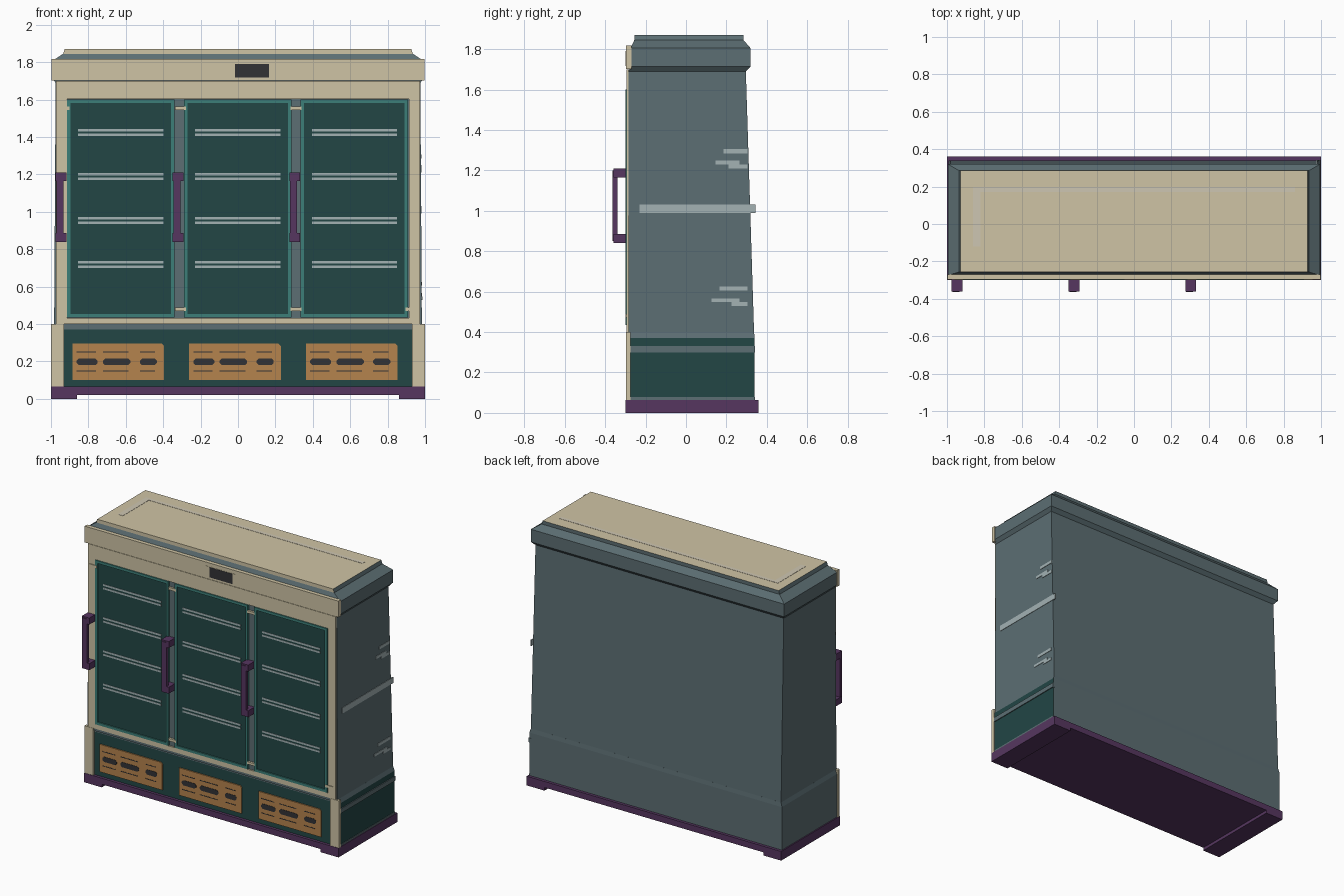
import bpy, bmesh

if "Cube" in bpy.data.objects:
    bpy.data.objects.remove(bpy.data.objects["Cube"])


def material(name, rgb):
    m = bpy.data.materials.new(name)
    lin = [(c / 255 / 12.92) if c < 11 else ((c / 255 + 0.055) / 1.055) ** 2.4 for c in rgb]
    m.diffuse_color = (*lin, 1)
    m.use_nodes = True
    m.node_tree.nodes["Principled BSDF"].inputs["Base Color"].default_value = m.diffuse_color
    return m


CREAM = material("cream", (207, 196, 165))
SLATE = material("slate", (92, 110, 115))
GREEN = material("dark green", (34, 70, 69))
TEAL = material("teal trim", (60, 126, 120))
PURPLE = material("purple", (86, 54, 96))
ORANGE = material("wood orange", (181, 131, 77))
DARK = material("charcoal", (50, 50, 53))
PALE = material("pale grey", (163, 178, 180))
SHEEN = material("pale cream", (206, 198, 178))


def finish(name, bm, mats):
    bmesh.ops.recalc_face_normals(bm, faces=bm.faces)
    me = bpy.data.meshes.new(name)
    bm.to_mesh(me)
    bm.free()
    for m in mats:
        me.materials.append(m)
    ob = bpy.data.objects.new(name, me)
    bpy.context.collection.objects.link(ob)
    return ob


def boxes(name, mat, specs):
    """One object from boxes given as (x0, x1, y0, y1, z0, z1)."""
    bm = bmesh.new()
    for x0, x1, y0, y1, z0, z1 in specs:
        vs = bmesh.ops.create_cube(bm, size=1)["verts"]
        for v in vs:
            v.co.x = x1 if v.co.x > 0 else x0
            v.co.y = y1 if v.co.y > 0 else y0
            v.co.z = z1 if v.co.z > 0 else z0
    return finish(name, bm, [mat])


def loft(name, rings, mats, rule):
    """Stack of rectangles (z, half width, front y, back y), coloured by rule."""
    bm = bmesh.new()
    loops = [[bm.verts.new(p) for p in ((-w, a, z), (w, a, z), (w, b, z), (-w, b, z))]
             for z, w, a, b in rings]
    bm.faces.new(loops[0])
    bm.faces.new(loops[-1])
    for lo, hi in zip(loops, loops[1:]):
        for i in range(4):
            j = (i + 1) % 4
            bm.faces.new((lo[i], lo[j], hi[j], hi[i]))
    bmesh.ops.recalc_face_normals(bm, faces=bm.faces)
    for f in bm.faces:
        f.material_index = rule(f.normal, f.calc_center_median())
    return finish(name, bm, mats)


def plate(name, mat, pts, y0, y1):
    """Front-facing outline in x, z extruded in depth."""
    bm = bmesh.new()
    a = [bm.verts.new((x, y0, z)) for x, z in pts]
    b = [bm.verts.new((x, y1, z)) for x, z in pts]
    bm.faces.new(a)
    bm.faces.new(b)
    for i in range(len(pts)):
        j = (i + 1) % len(pts)
        bm.faces.new((a[i], a[j], b[j], b[i]))
    return finish(name, bm, [mat])


# Plinth with two runner feet
boxes("plinth", PURPLE, [(-1, 1, -.3, .36, .022, .065)])
boxes("feet", PURPLE, [(-1, -.86, -.3, .36, 0, .022), (.86, 1, -.3, .36, 0, .022)])

# Lower cabinet: green front and right side, slate elsewhere
loft("lower_cabinet",
     [(.065, .992, -.28, .34), (.37, .992, -.28, .34), (.4, .983, -.28, .337)],
     [SLATE, GREEN],
     lambda n, c: 1 if c.z < .36 and (n.y < -.9 or n.x > .9) else 0)
boxes("side_band", SLATE, [(.98, .998, -.288, .341, .3, .332)])
boxes("lower_side_trim", SLATE, [(.98, .996, -.288, .341, .065, .078)])
boxes("lower_front_trim", SLATE, [(-.93, .93, -.288, -.278, .38, .397)])
boxes("lower_posts", CREAM, [(s * .965 - .035, s * .965 + .035, -.297, -.275, .065, .4)
                             for s in (-1, 1)])

# Upper cabinet, its back leaning forward
loft("upper_cabinet", [(.395, .983, -.285, .337), (1.7, .975, -.285, .296)],
     [SLATE], lambda n, c: 0)

# Cream face frame
boxes("face_frame", CREAM, [
    (-.972, -.915, -.295, -.28, .4, 1.7), (.915, .972, -.295, -.28, .4, 1.7),
    (-.915, .915, -.295, -.28, .4, .432), (-.915, .915, -.295, -.28, 1.602, 1.7)])

# Crown: slate with cream top and cream front edge
loft("crown",
     [(1.69, .975, -.285, .296), (1.715, .995, -.275, .32), (1.805, .995, -.275, .32),
      (1.845, .935, -.256, .285), (1.87, .927, -.256, .285)],
     [SLATE, CREAM],
     lambda n, c: 1 if n.z > .99 or (n.y < -.9 and c.z > 1.85) else 0)
boxes("crown_fascia", CREAM, [(-.997, .997, -.297, -.27, 1.703, 1.818)])
boxes("top_sheen", SHEEN, [(-.86, .86, .17, .197, 1.868, 1.8715),
                           (-.86, -.82, -.12, .17, 1.868, 1.8715)])

# Display on the fascia
boxes("display_bezel", CREAM, [(-.05, .197, -.2985, -.296, 1.717, 1.792)])
boxes("display_screen", DARK, [(-.015, .165, -.3, -.296, 1.718, 1.79)])

# Three doors with glass, shelf lines and handles
for k in range(3):
    cx = (k - 1) * .6245 - .002
    l, r, t = cx - .2875, cx + .2875, .019
    boxes(f"door_frame_{k+1}", TEAL, [
        (l, l + t, -.299, -.283, .434, 1.6), (r - t, r, -.299, -.283, .434, 1.6),
        (l + t, r - t, -.299, -.283, .434, .434 + t),
        (l + t, r - t, -.299, -.283, 1.6 - t, 1.6)])
    boxes(f"door_glass_{k+1}", GREEN, [(l + t, r - t, -.291, -.283, .434 + t, 1.6 - t)])
    lines = []
    for s in range(4):
        z = .718 + s * .2355
        for dz in (-.012, .012):
            lines.append((cx - .228, cx + .228, -.293, -.29, z + dz - .0065, z + dz + .0065))
    boxes(f"shelf_lines_{k+1}", PALE, lines)

    h = cx - .348
    boxes(f"door_handle_{k+1}", PURPLE, [
        (h, h + .058, -.36, -.29, .84, .886), (h, h + .058, -.36, -.29, 1.164, 1.21),
        (h + .004, h + .042, -.364, -.34, .85, 1.2)])

# Cream hinges
boxes("hinges", CREAM, [(x, x + .06, -.3, -.285, z - .009, z + .009) for x, z in
                        [(-.96, 1.553), (-.337, 1.553), (.28, 1.553),
                         (-.337, .48), (.28, .48), (.895, .48)]])

# Three vent panels with slots and thin grooves
for k in range(3):
    x = -.885 + k * .624
    plate(f"vent_panel_{k+1}", ORANGE,
          [(x, .1), (x + .49, .1), (x + .49, .283), (x + .478, .295), (x, .295)], -.288, -.279)
    for i, (a, b) in enumerate(((.022, .135), (.163, .31), (.36, .452))):
        p, q, c = x + a, x + b, .012
        plate(f"vent_slot_{k+1}_{i+1}", DARK,
              [(p + c, .18), (q - c, .18), (q, .18 + c), (q, .216 - c),
               (q - c, .216), (p + c, .216), (p, .216 - c), (p, .18 + c)], -.29, -.286)
        boxes(f"vent_groove_{k+1}_{i+1}", DARK,
              [(p, q - .01, -.2895, -.286, z - .0025, z + .0025) for z in (.148, .25)])

# Painted streaks on the right side, following its slope
for i, (y0, y1, z0, z1) in enumerate([
        (-.23, .343, .99, 1.031), (.185, .305, 1.285, 1.306), (.145, .265, 1.23, 1.25),
        (.21, .305, 1.21, 1.23), (.165, .305, .605, .626), (.125, .265, .548, .566),
        (.225, .305, .53, .548)]):
    x = .983 - (z0 - .4) * .008 / 1.3
    boxes(f"side_streak_{i+1}", PALE, [(x - .005, x + .003, y0, y1, z0, z1)])
